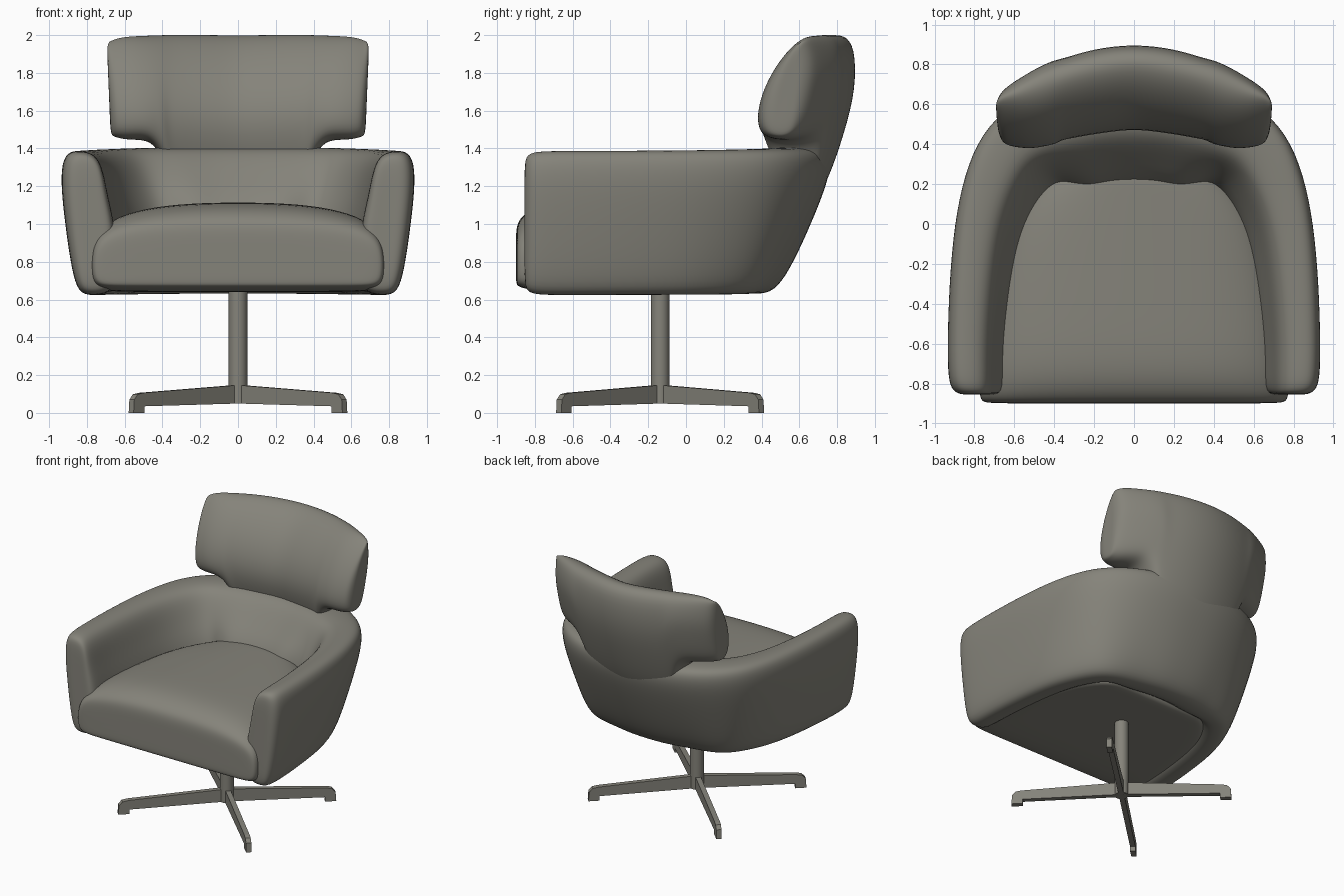
import bpy, bmesh, math
from mathutils import Vector

if "Cube" in bpy.data.objects:
    bpy.data.objects.remove(bpy.data.objects["Cube"], do_unlink=True)

mat = bpy.data.materials.new("warm_grey")
mat.use_nodes = True
colour = (0.235, 0.228, 0.195, 1)
mat.diffuse_color = colour
mat.node_tree.nodes["Principled BSDF"].inputs["Base Color"].default_value = colour


def finish(name, bm, subdiv=0, smooth=True):
    """Turn a bmesh into a named, coloured object."""
    bmesh.ops.recalc_face_normals(bm, faces=bm.faces)
    mesh = bpy.data.meshes.new(name)
    bm.to_mesh(mesh)
    bm.free()
    obj = bpy.data.objects.new(name, mesh)
    bpy.context.collection.objects.link(obj)
    mesh.materials.append(mat)
    for p in mesh.polygons:
        p.use_smooth = smooth
    if subdiv:
        mod = obj.modifiers.new("soft", 'SUBSURF')
        mod.levels = mod.render_levels = subdiv
    return obj


def loft(name, rings, subdiv=2):
    """Skin a run of closed rings and close both ends with soft caps."""
    def cap(ring):
        mid = sum(ring, Vector()) / len(ring)
        return [mid.lerp(p, 0.5) for p in ring]
    rings = [cap(rings[0])] + rings + [cap(rings[-1])]
    bm = bmesh.new()
    rows = [[bm.verts.new(p) for p in ring] for ring in rings]
    n = len(rows[0])
    for a, b in zip(rows, rows[1:]):
        for i in range(n):
            j = (i + 1) % n
            bm.faces.new((a[i], a[j], b[j], b[i]))
    bm.faces.new(rows[0])
    bm.faces.new(rows[-1])
    return finish(name, bm, subdiv)


def interp(table, x):
    """Piecewise linear lookup in (x, value) pairs."""
    for (x0, v0), (x1, v1) in zip(table, table[1:]):
        if x <= x1:
            return v0 + (v1 - v0) * max(0, (x - x0) / (x1 - x0))
    return table[-1][1]


# Wrap-around shell: (inset, height) sections for the arm and for the back
arm = [(.15, .62), (.085, .635), (.05, .75), (.015, 1.0), (-.005, 1.2), (0, 1.32), (.03, 1.38),
       (.09, 1.39), (.17, 1.375), (.215, 1.30), (.24, 1.15), (.29, .95), (.29, .70), (.25, .63)]
back = [(.42, .63), (.34, .64), (.255, .75), (.14, 1.0), (.06, 1.2), (.035, 1.31), (.05, 1.385),
        (.13, 1.405), (.31, 1.41), (.39, 1.36), (.50, 1.22), (.62, 1.08), (.64, .8), (.52, .63)]
# Half outline: x, y, share of back section, section scale across and up
half = [(.92, -.855, 0, .65, .87), (.925, -.835, 0, .88, .96), (.93, -.78, 0, 1, 1),
        (.935, -.6, .02, 1, 1), (.93, -.3, .1, 1, 1), (.91, 0, .2, 1, 1),
        (.87, .25, .42, 1, 1), (.79, .47, .62, 1, 1), (.63, .64, .85, 1, 1),
        (.42, .745, 1, 1, 1), (.2, .795, 1, 1, 1)]
path = half + [(0, .805, 1, 1, 1)] + [(-s[0],) + s[1:] for s in reversed(half)]
rings = []
for i, (x, y, w, sd, sz) in enumerate(path):
    a, b = path[max(i - 1, 0)], path[min(i + 1, len(path) - 1)]
    tangent = Vector((b[0] - a[0], b[1] - a[1])).normalized()
    inward = Vector((-tangent.y, tangent.x))
    if abs(y + .8) < .1:
        inward = Vector((-math.copysign(1, x), 0))
    ring = []
    for (d0, z0), (d1, z1) in zip(arm, back):
        d, z = d0 + (d1 - d0) * w, z0 + (z1 - z0) * w
        d, z = .14 + (d - .14) * sd, 1.0 + (z - 1.0) * sz
        ring.append(Vector((x + inward.x * d, y + inward.y * d, z)))
    rings.append(ring)
loft("shell", rings)

# Headrest with a neck that blends down into the back of the shell
front_y = [(1.05, .5), (1.2, .5), (1.4, .41), (1.47, .37), (1.6, .365), (1.7, .39), (1.8, .435),
           (1.9, .5), (2.0, .59)]
rear_y = [(1.05, .655), (1.2, .745), (1.3, .78), (1.4, .815), (1.6, .88), (1.8, .92),
          (1.9, .925), (2.0, .89)]
front_dip = [(0, .075), (.2, .055), (.45, .01), (.53, 0), (.7, .03)]
bottom_z = [(0, 1.05), (.34, 1.1), (.40, 1.34), (.44, 1.41), (.48, 1.44), (.55, 1.445),
            (.7, 1.45)]
top_z = [(0, 2.0), (.3, 2.005), (.55, 1.995), (.7, 1.98)]
# (height share, depth share) around the slab
slab = [(0, .3), (.06, .04), (.25, 0), (.5, 0), (.75, 0), (.93, .04), (1, .32),
        (1, .7), (.94, .95), (.7, 1), (.45, 1), (.2, 1), (.06, .95), (0, .7)]
xs = [.13, .25, .34, .39, .43, .48, .55, .62, .665, .685]
rings = []
for x in [-v for v in reversed(xs)] + [0] + xs:
    u = abs(x)
    lo, hi = interp(bottom_z, u), interp(top_z, u)
    shrink = {.685: .82, .665: .95}.get(u, 1)
    ring = []
    for t, depth in slab:
        z = lo + (hi - lo) * t
        rise = max(0, (z - 1.47) / .53)
        yf = interp(front_y, z) + interp(front_dip, u) + .06 * rise * (1 - u / .7)
        yb = max(interp(rear_y, z) - .56 * u * u, yf + .06)
        lean = x * (1 + .03 * (rise - .5))
        ring.append(Vector((lean, yf + (yb - yf) * depth, z)))
    mid = sum(ring, Vector()) / len(ring)
    for p in ring:
        p.y = mid.y + (p.y - mid.y) * (shrink - .2 * (shrink < .9))
        p.z = mid.z + (p.z - mid.z) * (shrink + .1 * (shrink < .9))
    rings.append(ring)
loft("headrest", rings)

# Seat cushion: half section (width share, height), lofted from front to rear
side = [(.8, .64), (.97, .645), (1, .72), (1, .85), (.975, .95), (.88, 1.03),
        (.65, 1.085), (.35, 1.11)]
section = [(0, .64)] + side + [(0, 1.115)] + [(-w, z) for w, z in reversed(side)]
stations = [(-.9, .94, .58), (-.89, .985, .72), (-.86, 1, .82), (-.8, 1, .92), (-.68, .99, 1),
            (-.4, .96, 1), (0, .86, 1), (.2, .66, 1), (.28, .5, 1)]
loft("seat_cushion", [[Vector((.775 * w * sx, y, .75 + (z - .75) * sz)) for w, z in section]
                      for y, sx, sz in stations])

# Centre post
bm = bmesh.new()
bmesh.ops.create_cone(bm, cap_ends=True, segments=32, radius1=.049, radius2=.049, depth=.62)
bmesh.ops.translate(bm, vec=(0, -.137, .36), verts=bm.verts)
post = finish("post", bm)
bpy.context.view_layer.objects.active = post
post.select_set(True)
bpy.ops.object.shade_smooth_by_angle()

# Four tapered legs with small feet, set diagonally
profile = [(0, .05), (0, .148), (.71, .106), (.75, .098), (.775, .07), (.78, 0), (.70, 0),
           (.70, .035)]
for name, angle in (("rear_left_leg", 43.5), ("rear_right_leg", 136.5),
                    ("front_right_leg", 223.5), ("front_left_leg", 316.5)):
    bm = bmesh.new()
    face = bm.faces.new([bm.verts.new((r, -.019, z)) for r, z in profile])
    ext = bmesh.ops.extrude_face_region(bm, geom=[face])
    bmesh.ops.translate(bm, vec=(0, .038, 0),
                        verts=[v for v in ext["geom"] if isinstance(v, bmesh.types.BMVert)])
    leg = finish(name, bm, smooth=False)
    leg.location = (0, -.137, 0)
    leg.rotation_euler.z = math.radians(angle)
